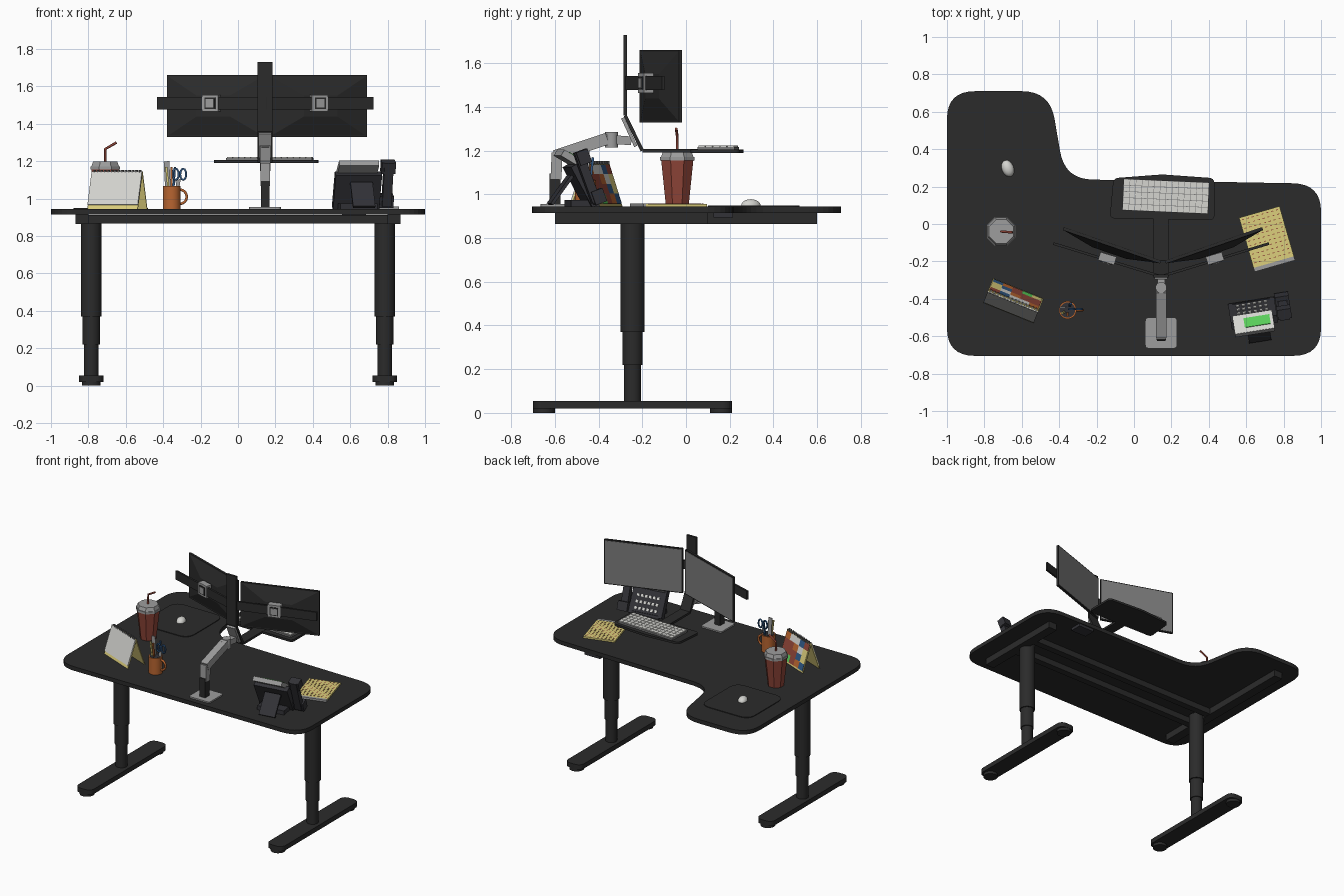
import bpy
import bmesh
import random
from math import radians, sin, cos, pi
from mathutils import Matrix, Vector

random.seed(4)
if "Cube" in bpy.data.objects:
    bpy.data.objects.remove(bpy.data.objects["Cube"])


def material(name, red, green, blue):
    mat = bpy.data.materials.new(name)
    mat.use_nodes = True
    mat.diffuse_color = (red, green, blue, 1)
    mat.node_tree.nodes["Principled BSDF"].inputs["Base Color"].default_value = mat.diffuse_color
    return mat


black = material("desk_black", .024, .024, .024)
slate = material("dark_slate", .032, .032, .038)
silver = material("silver_gray", .34, .34, .34)
screen = material("screen_gray", .2, .2, .2)
white = material("off_white", .66, .66, .63)
red = material("brick_red", .28, .06, .04)
orange = material("burnt_orange", .48, .13, .03)
yellow = material("pale_yellow", .72, .62, .2)
blue = material("deep_blue", .03, .1, .24)
green = material("display_green", .1, .6, .1)

frame = Matrix()   # placement of the part group being built
rounded_parts = []


def finish(name, bm, mat, local):
    mesh = bpy.data.meshes.new(name)
    bmesh.ops.recalc_face_normals(bm, faces=bm.faces)
    bm.transform(frame @ local)
    bm.to_mesh(mesh)
    bm.free()
    mesh.materials.append(mat)
    part = bpy.data.objects.new(name, mesh)
    bpy.context.collection.objects.link(part)
    return part


def box(name, size, at, mat, turn=0, tilt=0, lean=0):
    bm = bmesh.new()
    bmesh.ops.create_cube(bm, size=1)
    spin = Matrix.Rotation(radians(turn), 4, "Z") @ Matrix.Rotation(radians(tilt), 4, "X")
    spin = spin @ Matrix.Rotation(radians(lean), 4, "Y")
    return finish(name, bm, mat, Matrix.Translation(at) @ spin @ Matrix.Diagonal((*size, 1)))


def bar(name, start, end, width, thick, mat):
    """Flat bar between two points that share the same x."""
    start, end = Vector(start), Vector(end)
    along = end - start
    size = (width, thick, along.length)
    tilt = Vector((0, 0, 1)).rotation_difference(along).to_euler().x
    return box(name, size, (start + end) / 2, mat, tilt=tilt * 180 / pi)


def cone(name, low, high, bottom, top, at, mat, sides=24):
    bm = bmesh.new()
    bmesh.ops.create_cone(bm, cap_ends=True, segments=sides, radius1=low, radius2=high, depth=top - bottom)
    local = Matrix.Translation((*at, (top + bottom) / 2)) @ Matrix.Rotation(pi / sides, 4, "Z")
    part = finish(name, bm, mat, local)
    if sides > 12:
        rounded_parts.append(part)
    return part


def prism(name, outline, bottom, top, mat):
    bm = bmesh.new()
    face = bm.faces.new([bm.verts.new((x, y, bottom)) for x, y in outline])
    grown = bmesh.ops.extrude_face_region(bm, geom=[face])["geom"]
    bmesh.ops.translate(bm, vec=(0, 0, top - bottom), verts=[v for v in grown if isinstance(v, bmesh.types.BMVert)])
    return finish(name, bm, mat, Matrix())


def rounded(corners, radius):
    """Outline whose corners are replaced by short arcs."""
    points = [Vector(c) for c in corners]
    result = []
    for i, corner in enumerate(points):
        before, after = points[i - 1] - corner, points[(i + 1) % len(points)] - corner
        a, b = (corner + d.normalized() * min(radius, d.length / 2) for d in (before, after))
        for step in range(9):
            t = step / 8
            result.append(a.lerp(corner, t).lerp(corner.lerp(b, t), t))
    return result


def rectangle(left, right, front, back):
    return [(left, front), (right, front), (right, back), (left, back)]


def tube(name, path, radius, mat, closed=False):
    curve = bpy.data.curves.new(name, "CURVE")
    curve.dimensions = "3D"
    curve.bevel_depth, curve.bevel_resolution, curve.use_fill_caps = radius, 1, True
    spline = curve.splines.new("POLY")
    spline.points.add(len(path) - 1)
    spline.use_cyclic_u = closed
    for point, place in zip(spline.points, path):
        point.co = (*(frame @ Vector(place)), 1)
    helper = bpy.data.objects.new(name + "_path", curve)
    mesh = bpy.data.meshes.new_from_object(helper)
    bpy.data.objects.remove(helper)
    mesh.materials.clear()
    mesh.materials.append(mat)
    bpy.context.collection.objects.link(bpy.data.objects.new(name, mesh))


def place(x, y, z, turn=0):
    return Matrix.Translation((x, y, z)) @ Matrix.Rotation(radians(turn), 4, "Z")


# Desk top with its side wing, and the mouse mat
top = .945
wing = [(-1, -.705), (1, -.705), (1, .215), (-.37, .24), (-.45, .71), (-1, .71)]
prism("desk_top", rounded(wing, .15), .915, top, black)
prism("mouse_mat", rounded(rectangle(-.88, -.48, .1, .52), .08), top, top + .005, black)

# Lifting frame, legs and feet
for side, label, reach in ((-1, "right", .6), (1, "left", .1)):
    x = side * .785
    box(label + "_side_rail", (.07, reach + .6, .05), (side * .835, reach / 2 - .3, .89), black)
    for stage, radius, low, high in (("outer", .055, .37, .9), ("middle", .047, .22, .37), ("inner", .04, .05, .22)):
        cone(label + "_leg_" + stage, radius, radius, low, high, (x, -.245), black)
    prism(label + "_foot", rounded(rectangle(x - .065, x + .065, -.7, .21), .05), .02, .055, black)
    for y in (-.65, .16):
        cone(label + "_foot_pad", .05, .05, 0, .02, (x, y), black)
for y in (-.33, -.14):
    box("cross_rail", (1.62, .05, .045), (0, y, .89), black)
box("height_control", (.13, .09, .022), (.62, .17, .905), slate)

# Folding arm with its base
arm = .145
prism("arm_base", rounded(rectangle(.06, .23, -.665, -.5), .02), top, top + .01, silver)
box("arm_post", (.045, .05, .15), (arm, -.6, 1.02), black)
bar("arm_riser", (arm, -.595, 1.07), (arm, -.59, 1.19), .05, .05, silver)
bar("arm_link", (arm, -.6, 1.175), (arm, -.36, 1.255), .055, .055, silver)
bar("arm_wrist", (arm, -.39, 1.255), (arm, -.25, 1.245), .04, .04, silver)
cone("arm_joint", .03, .03, 1.215, 1.285, (arm, -.34), silver)
bar("arm_plate", (arm, -.29, 1.35), (arm, -.23, 1.22), .07, .015, silver)

# Bent mast that carries the tray, and the keyboard
bends = [(arm, -.278, 1.73), (arm, -.278, 1.36), (arm, -.2, 1.2), (arm, .1, 1.2)]
for start, end in zip(bends, bends[1:]):
    bar("mast", start, end, .08, .016, black)
tray = [(-.13, .03), (.43, .02), (.43, .245), (.15, .265), (-.11, .245)]
prism("keyboard_tray", rounded(tray, .03), 1.19, 1.206, black)
frame = place(.17, .148, 1.206, -2.5)
box("keyboard", (.46, .17, .012), (0, 0, .006), screen)
for row in range(5):
    for column in range(14):
        spot = (column * .0325 - .211, row * .033 - .066, .014)
        box("key", (.03, .03, .008), spot, white)

# Two monitors in a shallow V, mirrored about the mast
for side, label in ((-1, "right"), (1, "left")):
    frame = place(arm + .01 + side * .273, -.115, 1.495, side * 19)
    box(label + "_monitor", (.55, .016, .33), (0, 0, 0), black)
    box(label + "_screen", (.535, .004, .315), (0, .008, 0), screen)
    shell = bmesh.new()
    bmesh.ops.create_cone(shell, cap_ends=True, segments=4, radius1=.7, radius2=.25, depth=1)
    stretch = Matrix.Diagonal((.54, .035, .32, 1)) @ Matrix.Rotation(pi / 2, 4, "X") @ Matrix.Rotation(pi / 4, 4, "Z")
    finish(label + "_monitor_back", shell, black, Matrix.Translation((0, -.025, 0)) @ stretch)
    frame = place(arm + side * .29, -.192, 1.51, side * 17)
    box(label + "_support_bar", (.6, .014, .065), (0, 0, 0), black)
    box(label + "_mount_plate", (.09, .045, .09), (0, .008, 0), silver)
    box(label + "_mount_ring", (.06, .008, .06), (0, -.015, 0), black)
    box(label + "_mount_hub", (.045, .008, .045), (0, -.018, 0), silver)

# Takeaway cup with lid and bent straw
spot = (-.71, -.04)
frame = Matrix()
cone("cup", .056, .08, top, 1.16, spot, red, 8)
cone("cup_lid_rim", .085, .085, 1.155, 1.172, spot, silver, 8)
cone("cup_lid", .08, .07, 1.172, 1.198, spot, silver, 8)
tube("straw", [(*spot, 1.19), (*spot, 1.265), (-.65, -.045, 1.3)], .007, red)

# Tent calendar with picture patches on the back
frame = place(-.645, -.41, top, -22)
for face, label in ((-1, "front"), (1, "back")):
    bar("calendar_" + label, (0, face * .067, 0), (0, 0, .2), .29, .006, yellow)
bar("calendar_page", (0, -.066, .022), (0, -.006, .2), .29, .006, white)
for row in range(4):
    for column in range(5):
        low, high = row * .045 + .012, row * .045 + .057
        x = column * .056 - .112
        start, end = ((x, .07 - z * .067 / .2, z) for z in (low, high))
        bar("calendar_patch", start, end, .056, .006, random.choice([red, blue, orange, yellow, white, green, red]))
for ring in range(14):
    box("calendar_ring", (.007, .022, .014), (ring * .02 - .13, 0, .2), screen)

# Pen mug with ruler, pencils and scissors
frame = place(-.355, -.46, top)
cone("mug", .048, .048, 0, .122, (0, 0), orange, 16)
cone("mug_inside", .041, .041, .12, .124, (0, 0), slate, 16)
handle = [(.045 + .036 * sin(pi * i / 8), 0, .065 + .038 * cos(pi * i / 8)) for i in range(9)]
tube("mug_handle", handle, .008, orange)
box("ruler", (.03, .006, .2), (-.022, .015, .155), silver, lean=-3)
for x, y, mat in ((.0, -.02, orange), (.012, .025, blue), (-.02, -.012, yellow)):
    box("pencil", (.011, .011, .17), (x, y, .14), mat, lean=x * 300, tilt=-y * 250)
for lean in (-1, 1):
    loop = [(.042 + lean * .02 + .016 * cos(i * pi / 6), .005, .185 + .03 * sin(i * pi / 6)) for i in range(12)]
    tube("scissor_handle", loop, .006, blue, closed=True)
    box("scissor_blade", (.012, .004, .12), (.034, .005, .1), silver, lean=lean * 8)

# Desk phone: sloped body, display, keys, handset and stand
frame = place(.65, -.5, top, 9)
bar("phone_body", (-.01, .075, .005), (-.01, -.025, .19), .25, .045, slate)
bar("phone_stand", (.005, -.03, .14), (.005, -.125, .01), .12, .015, slate)
bar("phone_base", (-.01, -.04, .015), (-.01, .09, .015), .2, .03, slate)
bar("display_case", (-.015, .02, .185), (-.015, -.08, .245), .215, .03, silver)
bar("display_bezel", (-.015, .026, .198), (-.015, -.072, .257), .21, .006, white)
bar("display_panel", (.005, .005, .215), (.005, -.045, .245), .14, .007, green)
for row in range(3):
    for column in range(6):
        start = Vector((column * .03 - .085, .081 - row * .021, .045 + row * .039))
        bar("phone_key", start, start + Vector((0, -.008, .015)), .018, .008, white)
bar("handset", (.155, .065, .02), (.155, -.02, .25), .05, .04, slate)
for y, z in ((.07, .045), (-.0, .225)):
    bar("handset_end", (.155, y + .015, z - .03), (.155, y - .007, z + .03), .075, .055, slate)

# Note pad ruled with dashes
frame = place(.71, -.075, top, 16)
box("note_pad", (.225, .29, .012), (0, 0, .006), yellow)
box("note_pad_binding", (.225, .022, .014), (0, -.145, .007), silver)
for row in range(11):
    for column in range(8):
        box("note_dash", (.012, .004, .002), (column * .027 - .095, row * .024 - .11, .0125), red)

# Mouse
frame = place(-.675, .297, top + .005, 20)
ball = bmesh.new()
bmesh.ops.create_uvsphere(ball, u_segments=16, v_segments=10, radius=1)
bmesh.ops.bisect_plane(ball, geom=ball.verts[:] + ball.edges[:] + ball.faces[:], plane_co=(0, 0, 0), plane_no=(0, 0, -1), clear_outer=True)
rounded_parts.append(finish("mouse", ball, white, Matrix.Diagonal((.032, .046, .028, 1))))

# Smooth the round parts
bpy.ops.object.select_all(action="DESELECT")
for part in rounded_parts:
    part.select_set(True)
bpy.context.view_layer.objects.active = rounded_parts[0]
bpy.ops.object.shade_smooth_by_angle()
